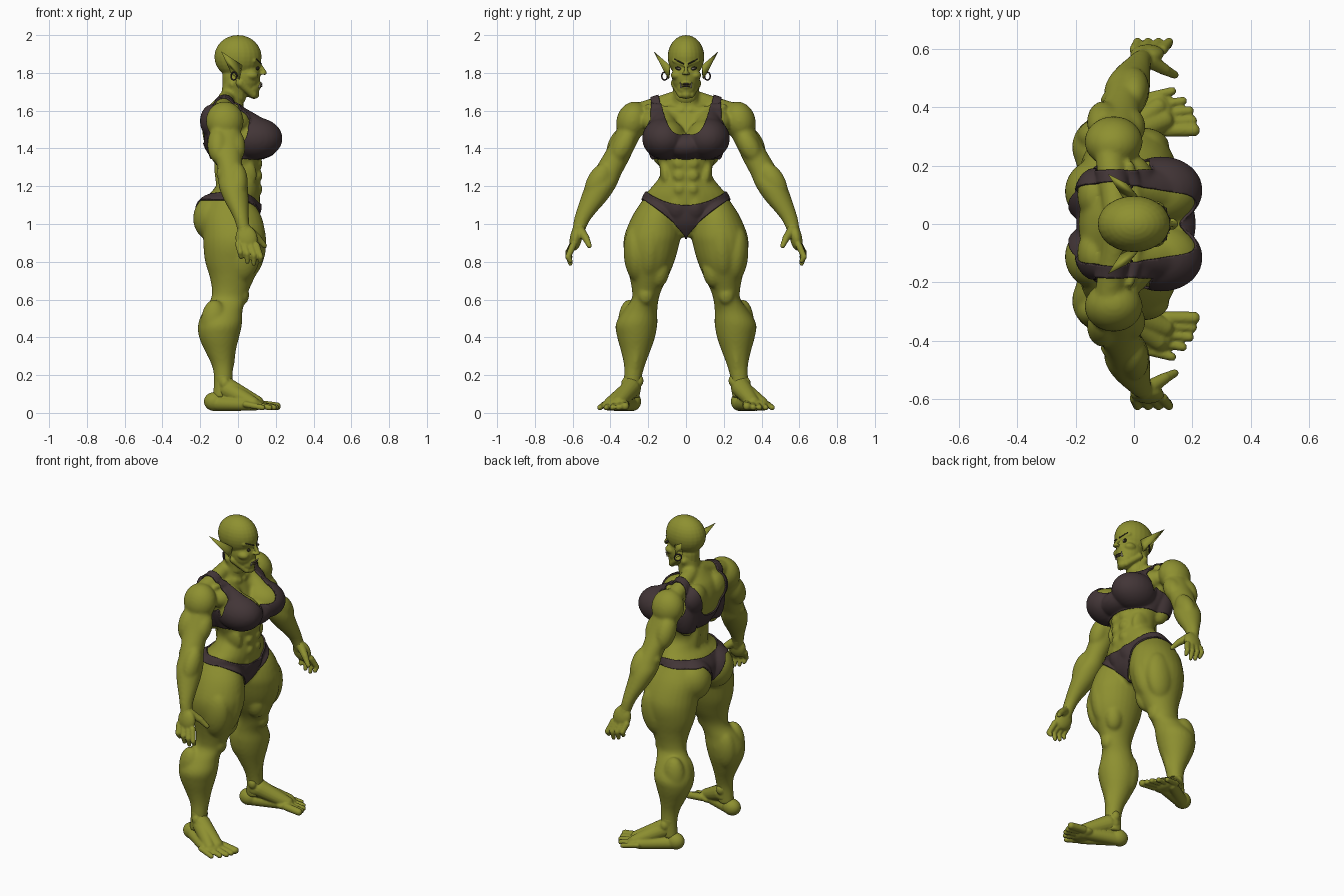
import bpy, bmesh, math
from mathutils import Vector, Matrix, Euler


def mat(name, rgb):
    m = bpy.data.materials.new(name)
    m.diffuse_color = (*rgb, 1)
    return m


SKIN = mat("olive_skin", (0.27, 0.28, 0.03))
CLOTH = mat("dark_cloth", (0.055, 0.036, 0.038))
IVORY = mat("ivory", (0.62, 0.56, 0.4))
DARK = mat("dark_liner", (0.03, 0.025, 0.015))
LIPS = mat("lip_colour", (0.07, 0.05, 0.03))


# ---------- helpers: every shape goes into a bmesh, s = -1 mirrors it ----------
def ell(bm, c, r, rot=(0, 0, 0), s=1):
    q = Euler([math.radians(a) for a in rot]).to_matrix().to_4x4()
    m = Matrix.Diagonal((1, s, 1, 1)) @ Matrix.Translation(c) @ q @ Matrix.Diagonal((*r, 1))
    bmesh.ops.create_uvsphere(bm, u_segments=24, v_segments=16, radius=1, matrix=m)


def capsule(bm, a, b, ra, rb, s=1):
    a, b = Vector(a), Vector(b)
    q = (b - a).to_track_quat('Z', 'Y')
    for v in bmesh.ops.create_uvsphere(bm, u_segments=16, v_segments=12, radius=1)["verts"]:
        p = b + q @ (v.co * rb) if v.co.z > 0.01 else a + q @ (v.co * ra)
        v.co = (p.x, p.y * s, p.z)


def loft(bm, secs, s=1, n=28, sub=4):
    """Skin smooth ellipses; each section is (z, cx, cy, rx, ry)."""
    P = [Vector(k) for k in secs]
    rows = []
    for i in range(len(P) - 1):
        p0, p1, p2, p3 = P[max(i - 1, 0)], P[i], P[i + 1], P[min(i + 2, len(P) - 1)]
        for t in [j / sub for j in range(sub + (i == len(P) - 2))]:
            rows.append(0.5 * (2 * p1 + (p2 - p0) * t + (2 * p0 - 5 * p1 + 4 * p2 - p3) * t * t
                               + (3 * p1 - p0 - 3 * p2 + p3) * t ** 3))
    ang = [2 * math.pi * k / n for k in range(n)]
    rings = [[bm.verts.new((r[1] + r[3] * math.cos(a), s * (r[2] + r[4] * math.sin(a)), r[0])) for a in ang]
             for r in rows]
    for A, B in zip(rings, rings[1:]):
        for k in range(n):
            bm.faces.new((A[k], A[(k + 1) % n], B[(k + 1) % n], B[k]))
    bm.faces.new(rings[0])
    bm.faces.new(rings[-1])


def finish(bm, name, material, voxel=0, smooth=3):
    bmesh.ops.recalc_face_normals(bm, faces=bm.faces[:])
    me = bpy.data.meshes.new(name)
    bm.to_mesh(me)
    bm.free()
    ob = bpy.data.objects.new(name, me)
    bpy.context.collection.objects.link(ob)
    if voxel:  # fuse all the volumes into one skin
        m = ob.modifiers.new("fuse", 'REMESH')
        m.mode, m.voxel_size = 'VOXEL', voxel
        m = ob.modifiers.new("soften", 'SMOOTH')
        m.factor, m.iterations = 0.5, smooth
        dg = bpy.context.evaluated_depsgraph_get()
        ob.data = bpy.data.meshes.new_from_object(ob.evaluated_get(dg))
        ob.modifiers.clear()
    ob.data.materials.clear()
    ob.data.materials.append(material)
    ob.data.shade_smooth()
    return ob


# ---------- body (bm) with finer hands and feet (ex) ----------
bm, ex = bmesh.new(), bmesh.new()
loft(bm, [(.93, -.03, 0, .07, .05), (1.0, -.04, 0, .13, .16), (1.08, -.04, 0, .15, .23),
          (1.15, -.02, 0, .138, .22), (1.20, 0, 0, .118, .178), (1.26, .003, 0, .114, .137),
          (1.33, 0, 0, .124, .15), (1.42, -.03, 0, .145, .19), (1.52, -.06, 0, .13, .21),
          (1.60, -.07, 0, .1, .17), (1.65, -.065, 0, .065, .1), (1.68, -.06, 0, .04, .05)])
loft(bm, [(1.56, -.06, 0, .08, .085), (1.66, -.032, 0, .064, .068), (1.74, -.02, 0, .062, .066),
          (1.80, -.015, 0, .06, .065)])
ell(bm, (.115, 0, 1.415), (.09, .12, .062))                    # cloth bridge volume
for s in (1, -1):
    # chest, back and belly
    ell(bm, (.09, .112, 1.453), (.138, .112, .103), (0, 0, 4), s)
    capsule(bm, (.0, .12, 1.565), (.1, .112, 1.475), .055, .092, s)
    ell(bm, (-.01, .12, 1.545), (.085, .12, .07), (0, 20, 0), s)
    capsule(bm, (-.06, .04, 1.665), (-.085, .24, 1.595), .045, .052, s)
    capsule(bm, (.025, .02, 1.6), (-.015, .2, 1.62), .016, .018, s)
    capsule(bm, (.02, .015, 1.6), (-.03, .06, 1.74), .016, .02, s)
    ell(bm, (-.135, .1, 1.55), (.06, .085, .085), (0, 0, 0), s)
    ell(bm, (-.09, .14, 1.43), (.065, .062, .13), (-10, 0, 0), s)
    ell(bm, (-.09, .04, 1.26), (.033, .036, .16), (0, -6, 0), s)
    for z, w in ((1.32, .036), (1.255, .035), (1.185, .033)):
        ell(bm, (.103, .035, z), (.027, w, .033), (0, 0, 0), s)
    ell(bm, (.083, .045, 1.1), (.035, .05, .07), (0, 0, 0), s)
    ell(bm, (.04, .108, 1.26), (.06, .03, .08), (-8, 0, 0), s)
    # shoulder and arm
    ell(bm, (-.07, .283, 1.545), (.1, .085, .105), (18, 0, 0), s)
    loft(bm, [(1.58, -.07, .265, .07, .06), (1.48, -.065, .305, .083, .07),
              (1.40, -.06, .345, .08, .072), (1.32, -.045, .388, .068, .076),
              (1.26, -.035, .422, .068, .078), (1.20, -.025, .452, .077, .082),
              (1.13, -.01, .488, .066, .072), (1.06, .01, .53, .047, .053),
              (1.01, .022, .555, .037, .041), (.95, .035, .572, .035, .03)], s)
    ell(bm, (-.015, .335, 1.41), (.054, .054, .095), (28, 0, 0), s)
    ell(bm, (-.105, .35, 1.42), (.057, .062, .105), (26, 0, 0), s)
    ell(bm, (.0, .465, 1.22), (.052, .062, .11), (26, 0, 0), s)
    ell(bm, (-.085, .425, 1.265), (.03, .03, .035), (0, 0, 0), s)
    # hand
    capsule(ex, (.025, .558, 1.0), (.035, .575, .95), .034, .034, s)
    ell(ex, (.045, .583, .925), (.058, .032, .068), (10, -12, 0), s)
    for i in range(4):
        k = (.002 + .032 * i, .598, .895 - .003 * i)
        m = (.012 + .036 * i, .625, .85 - .008 * i)
        capsule(ex, k, m, .018, .0155, s)
        capsule(ex, m, (.016 + .034 * i, .612, (.825, .8, .79, .805)[i]), .0155, .0125, s)
    capsule(ex, (.055, .56, .965), (.105, .53, .925), .026, .02, s)
    capsule(ex, (.105, .53, .925), (.14, .512, .885), .019, .014, s)
    # buttock, thigh, calf
    ell(bm, (-.125, .112, 1.03), (.113, .112, .125), (0, 0, 0), s)
    loft(bm, [(1.14, -.04, .14, .1, .08), (1.05, -.03, .16, .15, .12), (.95, -.02, .175, .165, .148),
              (.88, -.02, .185, .163, .146), (.80, -.024, .19, .15, .128), (.72, -.03, .197, .12, .102),
              (.65, -.04, .208, .098, .078), (.60, -.052, .217, .093, .072), (.54, -.08, .242, .104, .09),
              (.47, -.095, .262, .116, .11), (.40, -.1, .264, .106, .1), (.32, -.093, .267, .078, .075),
              (.25, -.082, .273, .056, .055), (.18, -.078, .282, .049, .046), (.08, -.085, .287, .05, .042)], s)
    ell(bm, (.06, .19, .87), (.088, .07, .17), (4, 8, 0), s)
    ell(bm, (.03, .265, .84), (.09, .065, .15), (-4, 8, 0), s)
    ell(bm, (.035, .14, .745), (.055, .052, .085), (10, 8, 0), s)
    ell(bm, (-.085, .2, .82), (.08, .075, .17), (4, 0, 0), s)
    ell(bm, (.026, .213, .625), (.033, .042, .052), (0, 0, 0), s)
    ell(bm, (-.125, .215, .455), (.075, .06, .13), (6, 0, 0), s)
    ell(bm, (-.125, .3, .475), (.072, .06, .125), (0, 0, 0), s)
    capsule(bm, (-.01, .235, .56), (-.045, .27, .25), .03, .025, s)
    # foot
    capsule(ex, (-.08, .283, .19), (-.075, .285, .13), .046, .048, s)
    ell(ex, (-.07, .245, .17), (.025, .02, .03), (0, 0, 0), s)
    ell(ex, (-.07, .323, .155), (.025, .02, .03), (0, 0, 0), s)
    ell(ex, (-.125, .285, .06), (.056, .048, .05), (0, 0, 0), s)
    capsule(ex, (-.05, .295, .13), (.1, .355, .055), .052, .036, s)
    capsule(ex, (-.05, .3, .12), (.08, .4, .052), .05, .034, s)
    capsule(ex, (-.11, .29, .05), (.08, .35, .047), .04, .037, s)
    capsule(ex, (-.1, .3, .048), (.05, .405, .042), .038, .032, s)
    ell(ex, (.08, .37, .044), (.055, .074, .032), (0, 0, 0), s)
    for i, tx in enumerate((.205, .2, .19, .167, .13)):
        r = (.023, .0175, .0165, .016, .016)[i]
        capsule(ex, (tx - .09, .322 + .028 * i, .045), (tx, .322 + .0335 * i, .012 + r), r, r * .95, s)
body = finish(bm, "body", SKIN, .0095, 5)
finish(ex, "hands_and_feet", SKIN, .006, 2)

# ---------- head ----------
bm = bmesh.new()
ell(bm, (.0, 0, 1.885), (.125, .097, .115))
ell(bm, (.035, 0, 1.785), (.083, .075, .105))
ell(bm, (.065, 0, 1.72), (.05, .05, .05))
ell(bm, (.085, 0, 1.685), (.028, .03, .023))
ell(bm, (.09, 0, 1.735), (.036, .034, .03))
capsule(bm, (.116, 0, 1.845), (.142, 0, 1.8), .009, .012)
capsule(bm, (-.02, 0, 1.78), (-.02, 0, 1.68), .064, .064)
for s in (1, -1):
    ell(bm, (.07, .05, 1.787), (.038, .03, .025), (0, 0, 0), s)
    capsule(bm, (.108, .012, 1.848), (.085, .062, 1.865), .015, .012, s)
    capsule(bm, (.01, .062, 1.745), (.08, .026, 1.685), .02, .02, s)
    ell(bm, (.132, .012, 1.797), (.013, .009, .008), (0, 0, 0), s)
finish(bm, "head", SKIN, .0055, 3)

# ears: pointed leaf-shaped hulls
bm = bmesh.new()
for s in (1, -1):
    pts = [(.022, .085, 1.84), (.008, .09, 1.765), (-.035, .085, 1.795), (.0, .112, 1.8),
           (-.025, .14, 1.872), (-.06, .125, 1.865), (-.09, .172, 1.915)]
    bmesh.ops.convex_hull(bm, input=[bm.verts.new((x, y * s, z)) for x, y, z in pts])
finish(bm, "ears", SKIN)

# face details
liner, white, lips = bmesh.new(), bmesh.new(), bmesh.new()
for s in (1, -1):
    ell(liner, (.102, .038, 1.823), (.009, .021, .009), (12, 0, -25), s)
    capsule(liner, (.122, .014, 1.849), (.099, .06, 1.872), .004, .003, s)
    ell(white, (.108, .037, 1.822), (.0055, .011, .004), (12, 0, -25), s)
    capsule(white, (.113, .027, 1.725), (.122, .031, 1.75), .005, .002, s)
ell(lips, (.12, 0, 1.741), (.01, .024, .005))
ell(lips, (.119, 0, 1.73), (.01, .021, .006))
finish(liner, "eyeliner_and_brows", DARK)
finish(white, "eyes_and_tusks", IVORY)
finish(lips, "lips", LIPS)
for s in (1, -1):
    bpy.ops.mesh.primitive_torus_add(major_radius=.021, minor_radius=.004, major_segments=24, minor_segments=8,
                                     location=(-.022, s * .113, 1.783), rotation=(math.pi / 2, 0, s * .8))
    bpy.context.object.name = "earring"
    bpy.context.object.data.materials.append(CLOTH)


# ---------- clothing: body skin cut along a smooth contour, then thickened ----------
def clamp(t):
    return max(0, min(1, t))


def top_field(p):
    a, w = abs(p.y), clamp((p.x + .05) / .08)
    neck = 1.43 + .04 * w + .1 * (a / .115) ** 4
    front = clamp((p.x - .03) / .07)
    arm = 1.5 - 3 * (a - .188) * (1 - front) + .1 * front
    return min(p.z - 1.347, neck - p.z, max(.184 - a, min(arm - p.z, .235 + .03 * front - a)))


def brief_field(p):
    a, w = abs(p.y), clamp((p.x + .1) / .15)
    e = clamp(a / .21)
    upper = w * (1.10 + .07 * e * e) + (1 - w) * (1.15 + .02 * e * e)
    front = .925 + .2 * clamp(a / .22) ** .75
    back = .93 + .195 * clamp(a / .11) ** .6
    return min(upper - p.z, p.z - (w * front + (1 - w) * back), .31 - a)


def garment(name, field):
    bm = bmesh.new()
    bm.from_mesh(body.data)
    f = {v: field(v.co) for v in bm.verts}
    new = []
    for e in [e for e in bm.edges if f[e.verts[0]] * f[e.verts[1]] < 0]:
        a, b = e.verts
        new.append(bmesh.utils.edge_split(e, a, f[a] / (f[a] - f[b]))[1])
    bmesh.ops.connect_verts(bm, verts=new)
    bmesh.ops.delete(bm, geom=[q for q in bm.faces if field(q.calc_center_median()) < 0], context='FACES')
    bm.normal_update()
    for v, n in [(v, v.normal.copy()) for v in bm.verts]:
        v.co += n * .004
    ob = finish(bm, name, CLOTH)
    m = ob.modifiers.new("thickness", 'SOLIDIFY')
    m.thickness, m.offset = .009, 0


garment("chest_top", top_field)
garment("briefs", brief_field)
